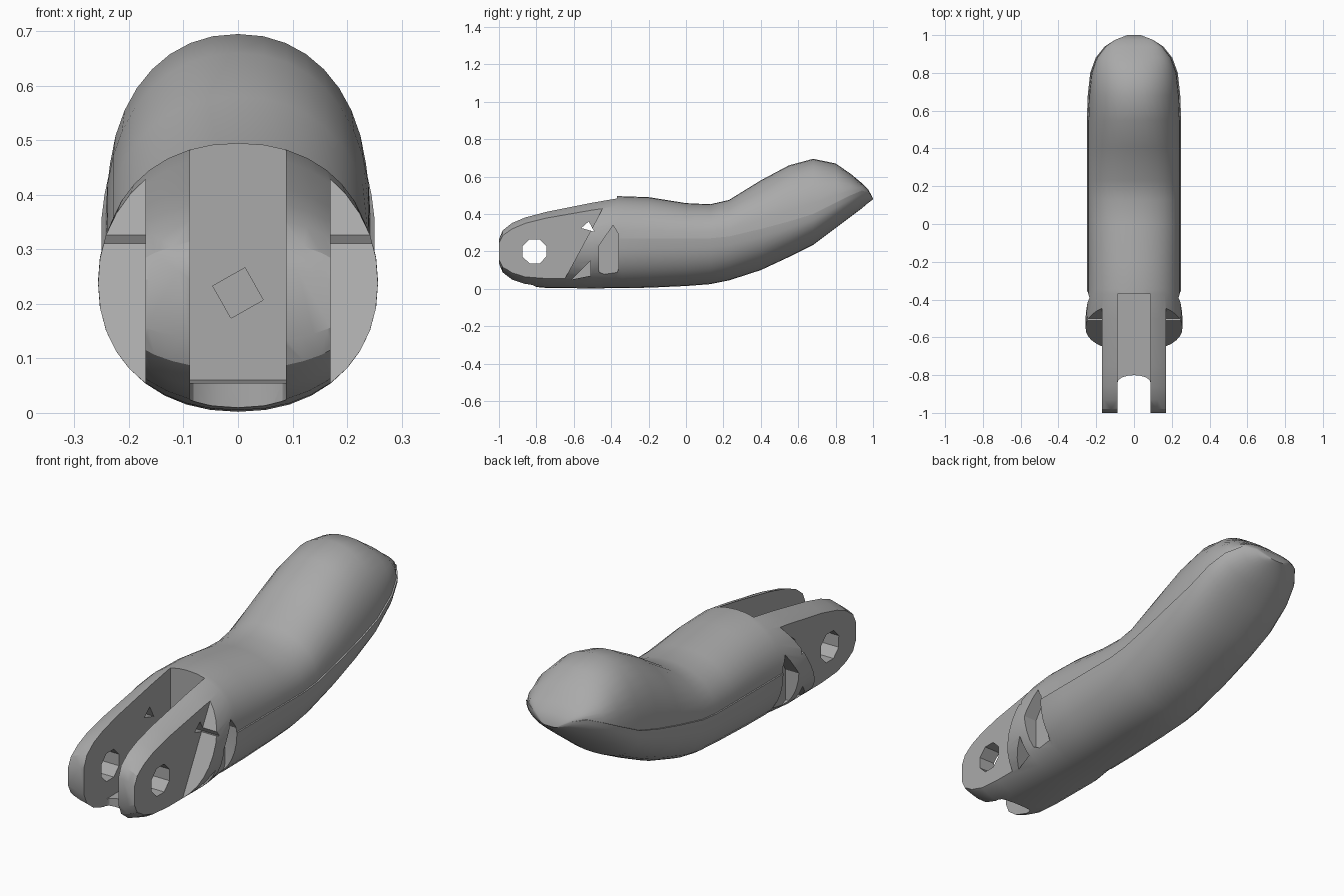
import bpy, bmesh
from math import cos, sin, pi

cube = bpy.data.objects.get("Cube")
if cube:
    bpy.data.objects.remove(cube)

grey = bpy.data.materials.new("plain grey")
grey.use_nodes = True
grey.diffuse_color = (0.4, 0.4, 0.4, 1)
grey.node_tree.nodes["Principled BSDF"].inputs["Base Color"].default_value = (0.4, 0.4, 0.4, 1)


def add_object(name, bm):
    bmesh.ops.remove_doubles(bm, verts=bm.verts, dist=0.0005)
    bmesh.ops.recalc_face_normals(bm, faces=bm.faces)
    mesh = bpy.data.meshes.new(name)
    bm.to_mesh(mesh)
    bm.free()
    mesh.materials.append(grey)
    obj = bpy.data.objects.new(name, mesh)
    bpy.context.collection.objects.link(obj)
    return obj


def bridge(name, rings):
    """Skin a list of equal point rings and cap both ends."""
    bm = bmesh.new()
    loops = [[bm.verts.new(p) for p in ring] for ring in rings]
    n = len(loops[0])
    for a, b in zip(loops, loops[1:]):
        for i in range(n):
            j = (i + 1) % n
            bm.faces.new((a[i], a[j], b[j], b[i]))
    bm.faces.new(loops[0][::-1])
    bm.faces.new(loops[-1])
    return add_object(name, bm)


def side_prism(profile, x0, x1):
    return bridge("cutter", [[(x, y, z) for y, z in profile] for x in (x0, x1)])


def plan_prism(profile, z0, z1):
    return bridge("cutter", [[(x, y, z) for x, y in profile] for z in (z0, z1)])


def cut(target, cutter):
    cutter.hide_render = True
    mod = target.modifiers.new("cut", 'BOOLEAN')
    mod.operation = 'DIFFERENCE'
    mod.solver = 'EXACT'
    mod.object = cutter
    bpy.context.view_layer.objects.active = target
    bpy.ops.object.modifier_apply(modifier=mod.name)
    bpy.data.objects.remove(cutter)


# Finger body stations: y, top, seam height, bottom, half width
stations = [
    (-1.0, .27, .2, .13, .21), (-.98, .32, .2, .08, .23), (-.93, .36, .21, .04, .24),
    (-.86, .39, .22, .015, .25), (-.75, .42, .23, .005, .255), (-.5, .472, .24, .002, .257),
    (-.37, .495, .27, .004, .245), (-.345, .495, .27, .004, .25),
    (-.2, .49, .27, .006, .25), (0, .458, .27, .015, .25), (.13, .452, .27, .025, .25),
    (.23, .475, .28, .045, .25), (.4, .58, .32, .1, .25), (.55, .66, .36, .17, .25),
    (.68, .695, .4, .235, .245), (.8, .67, .46, .325, .232), (.88, .615, .5, .385, .203),
    (.94, .565, .525, .43, .155), (.975, .53, .515, .46, .1), (1.0, .483, .481, .478, .035),
]


def section(y, top, seam, bottom, width):
    """Rounded section whose upper cover sits slightly inside the lower shell."""
    ring, steps, power = [], 18, 2 / 2.15
    for half, height in ((1, top - seam), (-1, seam - bottom)):
        inset = .007 if half > 0 and -.35 < y < .96 else 0
        for i in range(steps + 1):
            a = pi * i / steps
            c, s = cos(a) * half, max(sin(a), 0)
            x = (width - inset) * abs(c) ** power * (1 if c > 0 else -1)
            ring.append((x, y, seam + half * height * s ** power))
    return ring


body = bridge("finger_body", [section(*s) for s in stations])

# Fork slot with its floor and the rounded notch at the tip
cut(body, side_prism([(-1.2, .05), (-.37, .06), (-.37, .8), (-1.2, .8)], -.088, .088))
arc = [(.088 * cos(pi * i / 8), -.84 + .04 * sin(pi * i / 8)) for i in range(9)]
cut(body, plan_prism(arc + [(-.088, -1.2), (.088, -1.2)], -.2, .8))

# Flat outer faces of the fork, side pockets and small windows
cheek = [(-1.2, -.1), (-.72, -.1), (-.65, .05), (-.44, .44), (-.44, .8), (-1.2, .8)]
pocket = [(-.465, .09), (-.38, .05), (-.36, .11), (-.36, .29), (-.39, .34), (-.465, .23)]
lower_pocket = [(-.61, .05), (-.51, .07), (-.51, .15)]
window = [(-.56, .325), (-.52, .36), (-.49, .305)]
for side in (-1, 1):
    for profile, depth in ((cheek, .17), (pocket, .185), (lower_pocket, .12), (window, .05)):
        cut(body, side_prism(profile, side * depth, side * .4))

# Pivot hole through both prongs
hole = [(-.81 + .07 * cos(pi * i / 4 + .4), .2 + .07 * sin(pi * i / 4 + .4)) for i in range(8)]
cut(body, side_prism(hole, -.4, .4))

# Tilted square socket in the back wall of the slot
socket = [(.048 * cos(pi * i / 2 + 1.3), .22 + .048 * sin(pi * i / 2 + 1.3)) for i in range(4)]
cut(body, bridge("cutter", [[(x, y, z) for x, z in socket] for y in (-.45, -.25)]))

bpy.ops.object.select_all(action='DESELECT')
body.select_set(True)
bpy.context.view_layer.objects.active = body
bpy.ops.object.shade_smooth_by_angle(angle=pi / 6)
